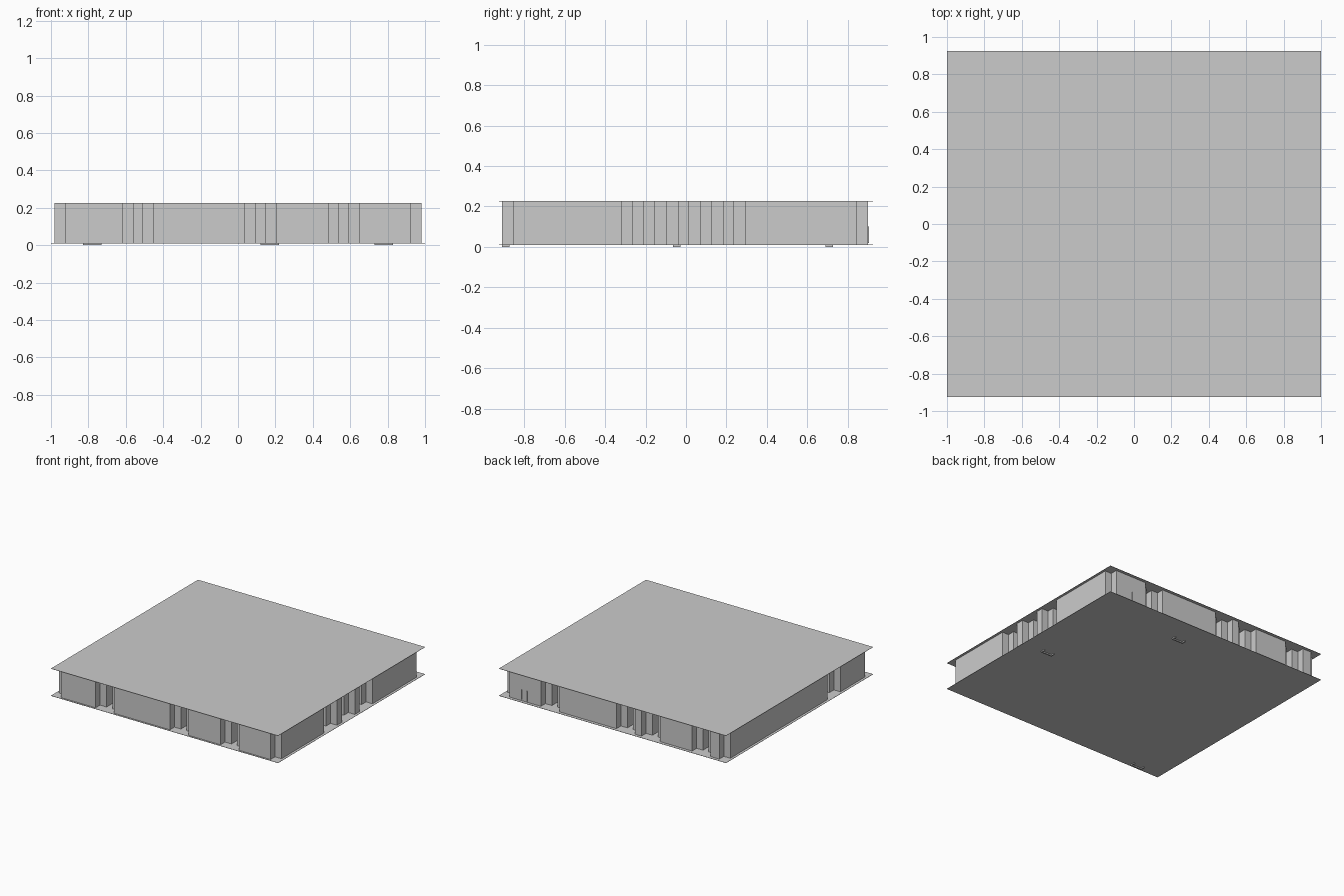
import bpy, bmesh

if "Cube" in bpy.data.objects:
    bpy.data.objects.remove(bpy.data.objects["Cube"])

# Interlocking blocks, one letter per block, back row first
LAYOUT = ["ABBCDDDEE",
          "ABCCCDEEE",
          "ABBCDDKKE",
          "ABLCMKKKK",
          "ALLMMJJJJ",
          "ALLMMMJJI",
          "FFLGGHHII",
          "FFGGGHHII"][::-1]
XS = [-1.005, -0.765, -0.535, -0.32, -0.1, 0.12, 0.565 - 0.222, 0.565, 0.78, 1.005]
YS = [-0.935, -0.69, -0.46, -0.237, -0.012, 0.21, 0.45, 0.69, 0.925]
GAP, NOTCH = 0.025, 0.057
Z0, Z1 = 0.011, 0.225


def new_object(name, bm):
    mesh = bpy.data.meshes.new(name)
    bm.to_mesh(mesh)
    bm.free()
    ob = bpy.data.objects.new(name, mesh)
    bpy.context.collection.objects.link(ob)
    return ob


def box(name, x0, x1, y0, y1, z0, z1):
    bm = bmesh.new()
    bmesh.ops.create_cube(bm, size=1)
    for v in bm.verts:
        v.co.x = x0 if v.co.x < 0 else x1
        v.co.y = y0 if v.co.y < 0 else y1
        v.co.z = z0 if v.co.z < 0 else z1
    return new_object(name, bm)


def cell(c, r):
    return LAYOUT[r][c] if 0 <= r < 8 and 0 <= c < 9 else None


def splits(a, b):
    return [a, a + GAP, a + GAP + NOTCH, b - GAP - NOTCH, b - GAP, b]


def filled(c, r, i, j):
    """Is sub-cell (i, j) of a layout cell solid: gaps between blocks, notched outer corners."""
    me = cell(c, r)
    sx = -1 if i < 2 else 1 if i > 2 else 0
    sy = -1 if j < 2 else 1 if j > 2 else 0
    same_x, same_y = cell(c + sx, r) == me, cell(c, r + sy) == me
    on_x, on_y = i in (0, 4), j in (0, 4)
    if (on_x and not same_x) or (on_y and not same_y):
        return False
    if on_x and on_y:
        return cell(c + sx, r + sy) == me
    if sx and sy and not same_x and not same_y:
        return False
    return True


# Blocks: flat outline, tidied, then extruded to full height
for letter in sorted(set("".join(LAYOUT))):
    bm = bmesh.new()
    for r in range(8):
        for c in range(9):
            if cell(c, r) != letter:
                continue
            xs, ys = splits(XS[c], XS[c + 1]), splits(YS[r], YS[r + 1])
            for i in range(5):
                for j in range(5):
                    if filled(c, r, i, j):
                        bm.faces.new([bm.verts.new((xs[i + a], ys[j + b], Z0))
                                      for a, b in ((0, 0), (1, 0), (1, 1), (0, 1))])
    bmesh.ops.remove_doubles(bm, verts=bm.verts, dist=1e-4)
    bmesh.ops.dissolve_limit(bm, angle_limit=0.02, verts=bm.verts, edges=bm.edges)
    ext = bmesh.ops.extrude_face_region(bm, geom=bm.faces[:], use_keep_orig=True)
    for v in ext["geom"]:
        if isinstance(v, bmesh.types.BMVert):
            v.co.z = Z1
    bmesh.ops.recalc_face_normals(bm, faces=bm.faces)
    new_object("block_" + letter.lower(), bm)

# Thin panels above and below the blocks
box("top_panel", -1, 1, -0.925, 0.925, Z1, Z1 + 0.002)
box("bottom_panel", -1, 1, -0.925, 0.925, Z0 - 0.002, Z0)

# Small staple-shaped clips under the bottom panel
for n, (x, y) in enumerate([(-0.78, -0.91), (0.17, 0.69), (0.78, -0.065)]):
    box(f"clip_bar_{n}", x - 0.05, x + 0.05, y, y + 0.01, 0, 0.009)
    for s in (-1, 1):
        box(f"clip_leg_{n}", x + s * 0.045 - 0.005, x + s * 0.045 + 0.005,
            y, y + 0.037, 0, 0.009)

# Two thin prongs on the back wall
for x in (0.77, 0.82):
    box("back_prong", x - 0.004, x + 0.004, 0.898, 0.905, 0.02, 0.1)
